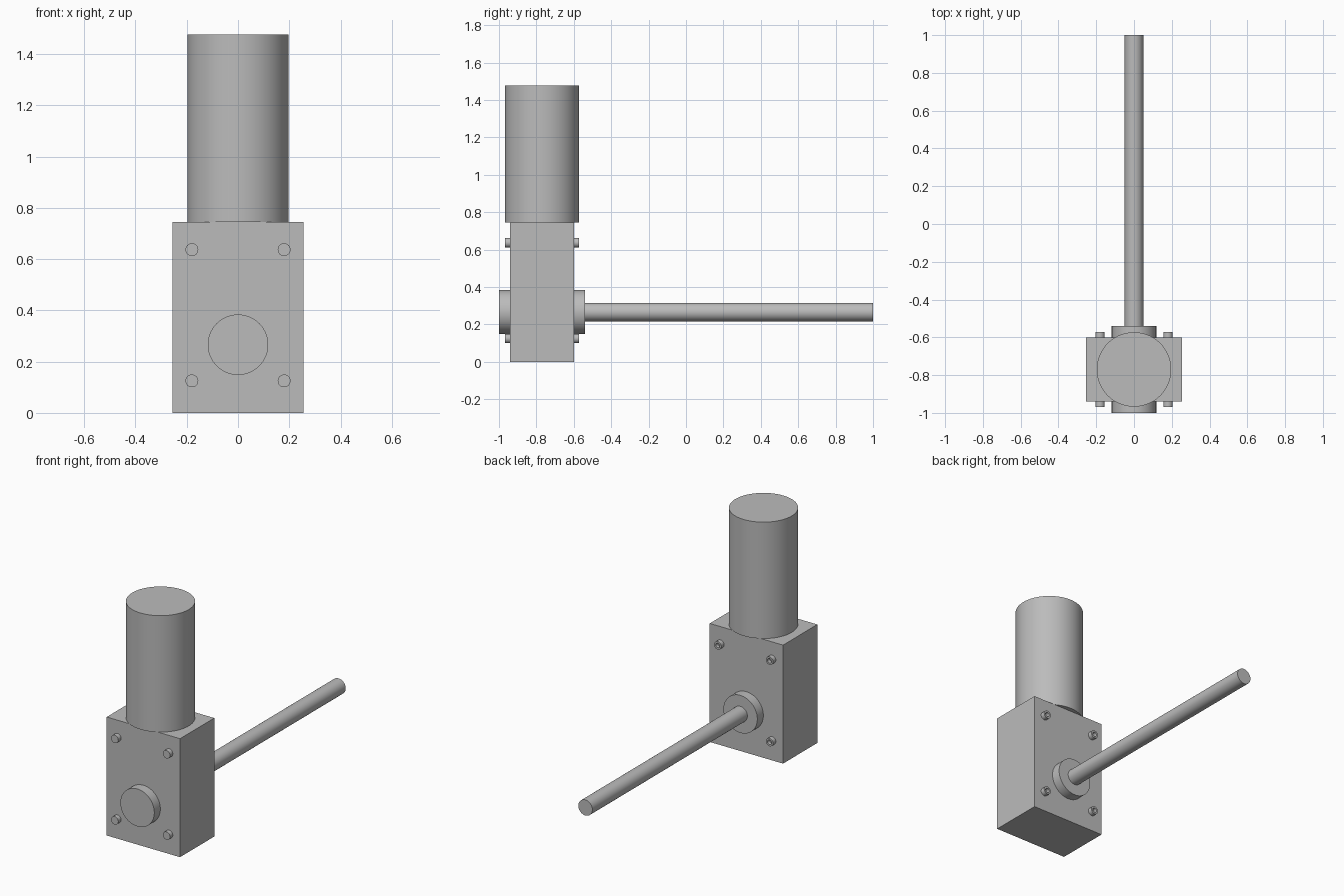
import bpy
import bmesh
from math import radians
from mathutils import Matrix

if "Cube" in bpy.data.objects:
    bpy.data.objects.remove(bpy.data.objects["Cube"], do_unlink=True)

GREY = (0.5, 0.5, 0.5, 1.0)
metal = bpy.data.materials.new("grey metal")
metal.use_nodes = True
metal.diffuse_color = GREY
metal.node_tree.nodes["Principled BSDF"].inputs["Base Color"].default_value = GREY

BODY_FRONT, BODY_BACK, BODY_TOP = -0.94, -0.6, 0.745
AXIS_Z = 0.266


def add_object(name, bm):
    mesh = bpy.data.meshes.new(name)
    bmesh.ops.recalc_face_normals(bm, faces=bm.faces)
    bm.to_mesh(mesh)
    bm.free()
    mesh.materials.append(metal)
    obj = bpy.data.objects.new(name, mesh)
    bpy.context.collection.objects.link(obj)
    bpy.ops.object.select_all(action="DESELECT")
    obj.select_set(True)
    bpy.context.view_layer.objects.active = obj
    bpy.ops.object.shade_smooth_by_angle(angle=radians(30))
    return obj


def cylinder(name, radius, start, end, x=0, z=AXIS_Z, sides=64, socket=0):
    """Cylinder along y, with an optional socket sunk into its end face."""
    bm = bmesh.new()
    turn = Matrix.Translation((x, (start + end) / 2, z)) @ Matrix.Rotation(radians(-90), 4, "X")
    bmesh.ops.create_cone(bm, cap_ends=True, segments=sides, radius1=radius,
                          radius2=radius, depth=end - start, matrix=turn)
    if socket:
        cap = max(bm.faces, key=lambda f: f.calc_center_median().y)
        bmesh.ops.inset_region(bm, faces=[cap], thickness=radius - socket)
        floor = bmesh.ops.extrude_discrete_faces(bm, faces=[cap])["faces"][0]
        bmesh.ops.translate(bm, verts=floor.verts, vec=(0, start - end + 0.004, 0))
    return add_object(name, bm)


# Gearbox housing
bm = bmesh.new()
bmesh.ops.create_cube(bm, size=1, matrix=Matrix.Translation(
    (0, (BODY_FRONT + BODY_BACK) / 2, BODY_TOP / 2)) @ Matrix.Diagonal(
    (0.51, BODY_BACK - BODY_FRONT, BODY_TOP, 1)))
add_object("gearbox_housing", bm)

# Upright motor can
bm = bmesh.new()
bmesh.ops.create_cone(bm, cap_ends=True, segments=96, radius1=0.197, radius2=0.197,
                      depth=1.477 - BODY_TOP,
                      matrix=Matrix.Translation((0, -0.77, (1.477 + BODY_TOP) / 2)))
add_object("motor_can", bm)

# Bearing bosses and output shaft
cylinder("front_boss", 0.118, -1.0, BODY_FRONT)
cylinder("back_boss", 0.118, BODY_BACK, -0.54)
cylinder("output_shaft", 0.049, -0.54, 1.0)

# Corner bolts: plain ends in front, hollow ends behind
for side, x in (("right", -0.18), ("left", 0.18)):
    for level, z in (("lower", 0.125), ("upper", 0.637)):
        cylinder(f"front_{level}_{side}_bolt", 0.025, -0.968, BODY_FRONT, x, z, 32)
        cylinder(f"back_{level}_{side}_bolt", 0.025, BODY_BACK, -0.572, x, z, 32, 0.014)
